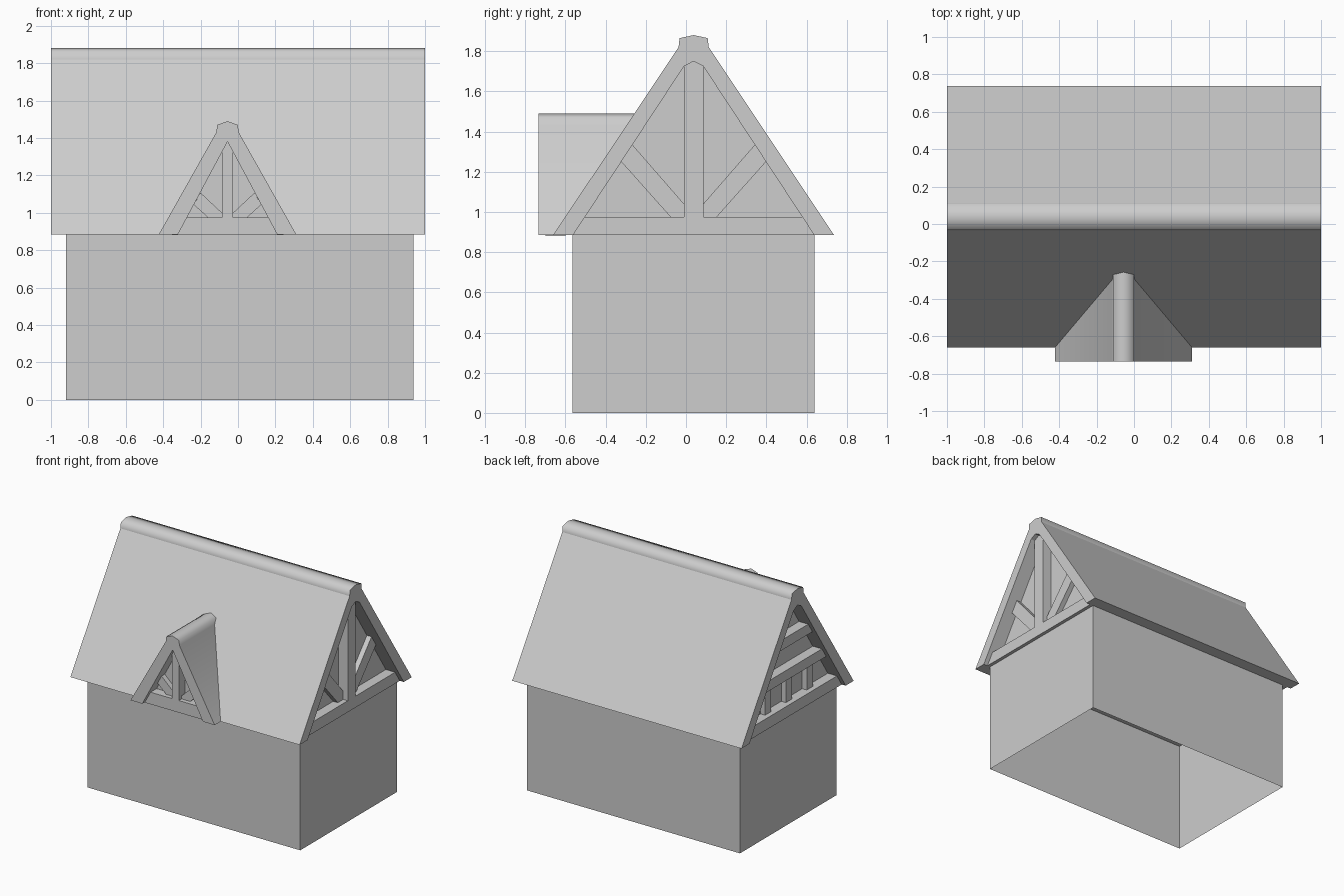
import bpy, bmesh

cube = bpy.data.objects.get("Cube")
if cube:
    bpy.data.objects.remove(cube, do_unlink=True)

# One plain grey for the whole building
GREY = (0.61, 0.61, 0.61, 1)
grey = bpy.data.materials.new("plain grey")
grey.use_nodes = True
grey.diffuse_color = GREY
grey.node_tree.nodes["Principled BSDF"].inputs["Base Color"].default_value = GREY


def finish(name, bm):
    bmesh.ops.recalc_face_normals(bm, faces=bm.faces)
    mesh = bpy.data.meshes.new(name)
    bm.to_mesh(mesh)
    bm.free()
    mesh.materials.append(grey)
    obj = bpy.data.objects.new(name, mesh)
    bpy.context.collection.objects.link(obj)
    return obj


def prism(name, profile, axis, start, end):
    """Extrude a (side, height) profile along x or y."""
    bm = bmesh.new()
    put = (lambda s, z: (start, s, z)) if axis == "x" else (lambda s, z: (s, start, z))
    face = bm.faces.new([bm.verts.new(put(s, z)) for s, z in profile])
    extruded = bmesh.ops.extrude_face_region(bm, geom=[face])["geom"]
    move = (end - start, 0, 0) if axis == "x" else (0, end - start, 0)
    bmesh.ops.translate(bm, vec=move, verts=[v for v in extruded if isinstance(v, bmesh.types.BMVert)])
    return finish(name, bm)


def mirrored(half, centre):
    """Right half of a profile, listed bottom to top, made symmetric."""
    right = [(centre + s, z) for s, z in half]
    left = [(centre - s, z) for s, z in reversed(half) if s > 0]
    return right + left


def roof_shell(name, outer, inner, centre, axis, start, end, smooth_above):
    """Open-bottomed roof; faces higher than smooth_above are shaded smooth."""
    inside = list(reversed(mirrored(inner, centre)))
    roof = prism(name, mirrored(outer, centre) + inside, axis, start, end)
    along = "xy".index(axis)
    for face in roof.data.polygons:
        face.use_smooth = face.center.z > smooth_above and abs(face.normal[along]) < 0.5


EAVE, BEAM_TOP = 0.885, 0.975
MID = 0.038       # centre line of the house in y
DORMER = -0.056   # centre line of the dormer in x

# Walls: open box, no floor
bm = bmesh.new()
bmesh.ops.create_cube(bm, size=1)
bmesh.ops.scale(bm, vec=(1.857, 1.204, EAVE), verts=bm.verts)
bmesh.ops.translate(bm, vec=(0.0095, MID, EAVE / 2), verts=bm.verts)
bmesh.ops.delete(bm, geom=[f for f in bm.faces if abs(f.normal.z) > 0.5], context="FACES_ONLY")
finish("walls", bm)

# Main roof with raised, rounded ridge
roof_inner = [(0.6, EAVE), (0.048, 1.725), (0, 1.75)]
roof_shell("main_roof",
           [(0.699, EAVE), (0.075, 1.82), (0.07, 1.865), (0, 1.88)],
           roof_inner, MID, "x", -1, 1, 1.82)

# Recessed gable infill with ceiling
INFILL = 0.885
prism("gable_infill", mirrored(roof_inner, MID), "x", -INFILL, INFILL)

# Sill beams at both gable ends, proud of the walls
TIMBER, BRACE = 0.965, 0.925
sill = mirrored([(0.6, EAVE), (0.541, BEAM_TOP)], MID)
for side, sign in (("left", 1), ("right", -1)):
    prism(side + "_sill_beam", sill, "x", sign * INFILL, sign * TIMBER)

# Left gable: king post with thinner diagonal braces behind it
post = mirrored([(0.048, BEAM_TOP), (0.048, 1.725), (0, 1.75)], MID)
prism("left_king_post", post, "x", INFILL, TIMBER)
brace = [(0.048, BEAM_TOP), (0.115, BEAM_TOP), (0.362, 1.252), (0.305, 1.335), (0.048, 1.04)]
for label, sign in (("front", -1), ("rear", 1)):
    prism(label + "_gable_brace", [(MID + sign * s, z) for s, z in brace], "x", INFILL, BRACE)

# Right gable: two collar beams and short studs
COLLAR = 1.18
for label, low in (("lower", COLLAR), ("upper", 1.44)):
    half = [(0.6 - (z - EAVE) * 0.657, z) for z in (low, low + 0.08)]
    prism(label + "_collar_beam", mirrored(half, MID), "x", -INFILL, -TIMBER)
for i in (-1, 0, 1):
    stud = mirrored([(0.038, BEAM_TOP), (0.038, COLLAR)], MID + i * 0.26)
    prism("gable_stud", stud, "x", -INFILL, -BRACE)

# Dormer roof and infill
dormer_inner = [(0.265, EAVE), (0, 1.38)]
roof_shell("dormer_roof",
           [(0.367, EAVE), (0.06, 1.43), (0.055, 1.47), (0, 1.49)],
           dormer_inner, DORMER, "y", -0.735, -0.22, 1.145)
prism("dormer_infill", mirrored(dormer_inner, DORMER), "y", -0.625, -0.3)

# Dormer timbers
back, front, brace_front = -0.6, -0.7, -0.665
prism("dormer_sill_beam", mirrored([(0.3, EAVE - 0.005), (0.225, BEAM_TOP)], DORMER), "y", back, front)
prism("dormer_post", mirrored([(0.03, BEAM_TOP), (0.03, 1.325), (0, 1.38)], DORMER), "y", back, front)
brace = [(0.03, BEAM_TOP), (0.105, BEAM_TOP), (0.18, 1.043), (0.145, 1.108), (0.03, 1.0)]
for label, sign in (("right", -1), ("left", 1)):
    prism(label + "_dormer_brace", [(DORMER + sign * s, z) for s, z in brace], "y", back, brace_front)
